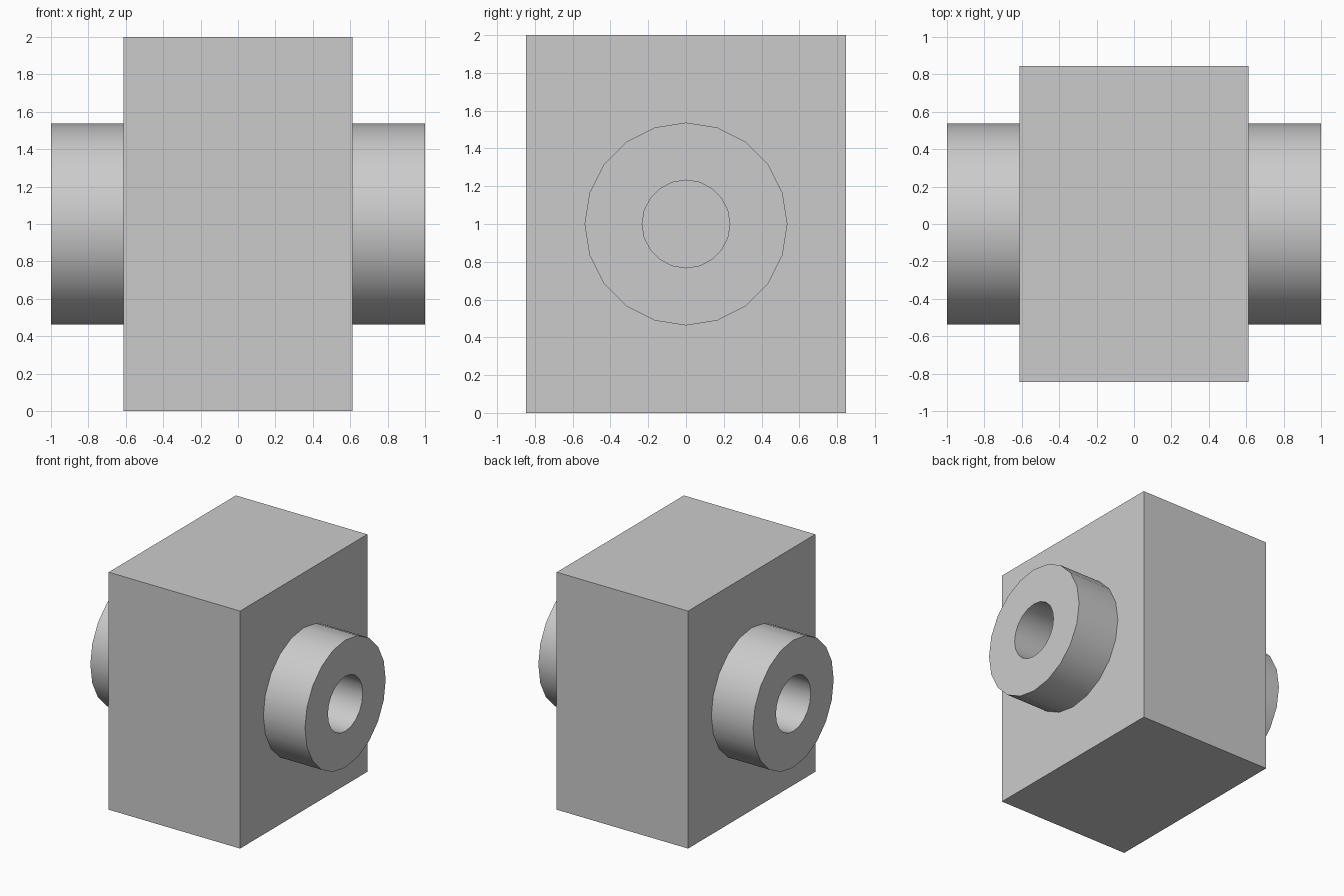
import bpy
import bmesh
import math
from mathutils import Vector

HALF_X, HALF_Y, HEIGHT = 0.612, 0.846, 2.0
OUTER_R, INNER_R, SIDES = 0.537, 0.232, 20

cube = bpy.data.objects.get("Cube")
if cube:
    bpy.data.objects.remove(cube, do_unlink=True)

grey = bpy.data.materials.new("plain grey")
grey.use_nodes = True
color = (0.6, 0.6, 0.6, 1)
grey.diffuse_color = color
grey.node_tree.nodes["Principled BSDF"].inputs["Base Color"].default_value = color


def make_object(name, bm):
    bmesh.ops.recalc_face_normals(bm, faces=bm.faces)
    mesh = bpy.data.meshes.new(name)
    bm.to_mesh(mesh)
    bm.free()
    mesh.materials.append(grey)
    obj = bpy.data.objects.new(name, mesh)
    bpy.context.collection.objects.link(obj)
    return obj


# Rectangular body
bm = bmesh.new()
bmesh.ops.create_cube(bm, size=1)
bmesh.ops.scale(bm, vec=(2 * HALF_X, 2 * HALF_Y, HEIGHT), verts=bm.verts)
bmesh.ops.translate(bm, vec=(0, 0, HEIGHT / 2), verts=bm.verts)
make_object("body", bm)


# Hollow collar on each side, the bore ending at the body
def make_collar(name, side):
    bm = bmesh.new()
    center = Vector((0, 0, HEIGHT / 2))
    profile = [(HALF_X, OUTER_R), (1, OUTER_R), (1, INNER_R), (HALF_X, INNER_R)]
    verts = [bm.verts.new((side * x, 0, center.z + r)) for x, r in profile]
    edges = [bm.edges.new(pair) for pair in zip(verts, verts[1:])]
    bmesh.ops.spin(bm, geom=verts + edges, cent=center, axis=(1, 0, 0),
                   angle=2 * math.pi, steps=SIDES)
    bmesh.ops.remove_doubles(bm, verts=bm.verts, dist=0.0001)
    # Close the hidden end so that the normals are consistent, then reopen it
    bmesh.ops.bridge_loops(bm, edges=[e for e in bm.edges if e.is_boundary])
    bmesh.ops.recalc_face_normals(bm, faces=bm.faces)
    hidden = [f for f in bm.faces
              if all(abs(abs(v.co.x) - HALF_X) < 0.001 for v in f.verts)]
    bmesh.ops.delete(bm, geom=hidden, context='FACES_ONLY')
    obj = make_object(name, bm)
    bpy.ops.object.select_all(action='DESELECT')
    obj.select_set(True)
    bpy.context.view_layer.objects.active = obj
    bpy.ops.object.shade_smooth_by_angle(angle=math.radians(30))


make_collar("left_collar", 1)
make_collar("right_collar", -1)
